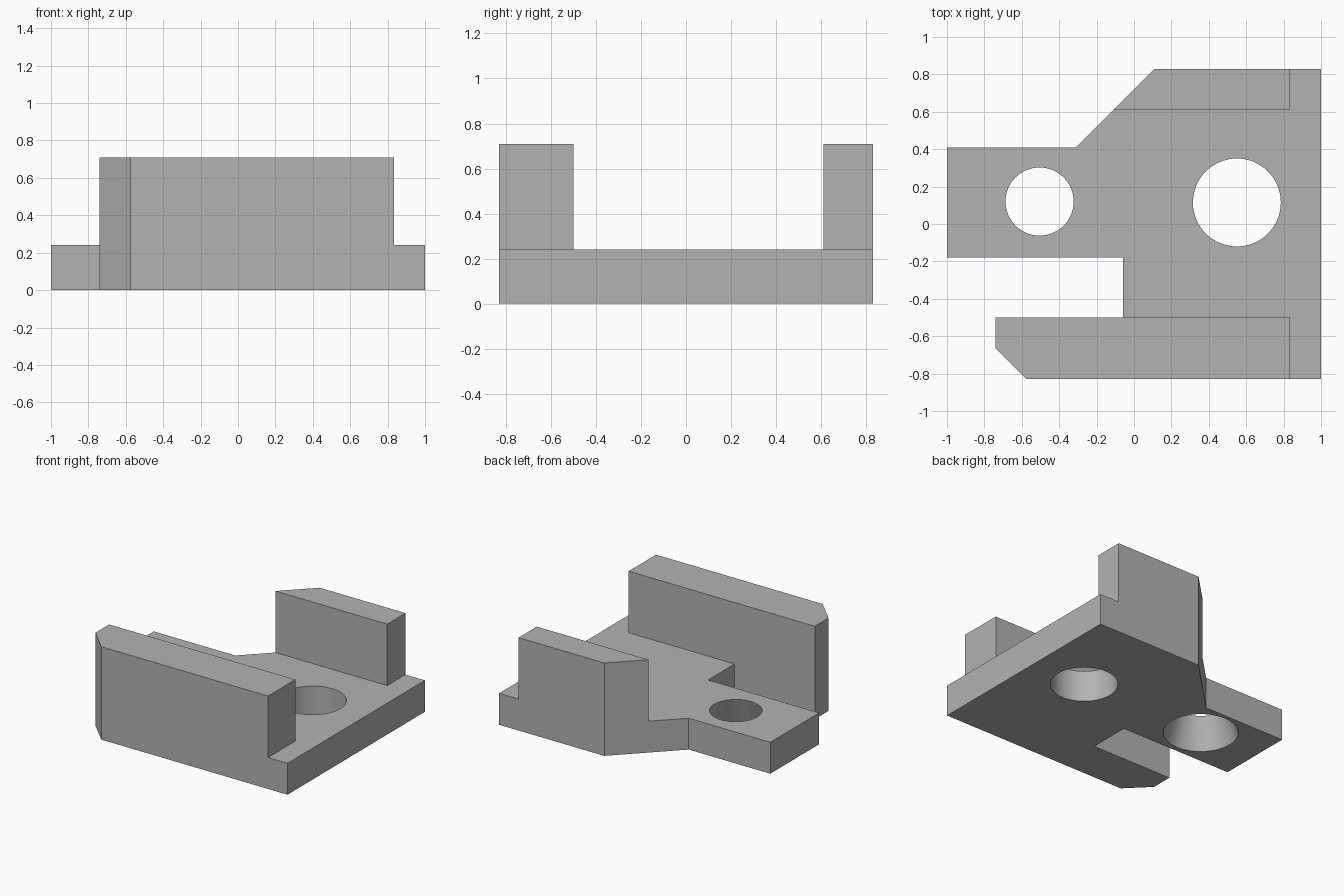
import bpy
import bmesh
import math
from mathutils import Matrix

default = bpy.data.objects.get("Cube")
if default:
    bpy.data.objects.remove(default, do_unlink=True)

PLATE_TOP, WALL_TOP = 0.24, 0.71

grey = bpy.data.materials.new("plain_grey")
grey.use_nodes = True
grey.diffuse_color = (0.45, 0.45, 0.45, 1)
grey.node_tree.nodes["Principled BSDF"].inputs["Base Color"].default_value = (0.45, 0.45, 0.45, 1)


def finish(name, bm):
    bmesh.ops.recalc_face_normals(bm, faces=bm.faces[:])
    mesh = bpy.data.meshes.new(name)
    bm.to_mesh(mesh)
    bm.free()
    mesh.materials.append(grey)
    obj = bpy.data.objects.new(name, mesh)
    bpy.context.collection.objects.link(obj)
    return obj


def prism(name, outline, height):
    """Extrude a floor outline up to the given height."""
    bm = bmesh.new()
    face = bm.faces.new([bm.verts.new((x, y, 0)) for x, y in outline])
    top = bmesh.ops.extrude_face_region(bm, geom=[face])["geom"]
    verts = [v for v in top if isinstance(v, bmesh.types.BMVert)]
    bmesh.ops.translate(bm, verts=verts, vec=(0, 0, height))
    return finish(name, bm)


def hole_cutter(name, x, y, bottom_radius, top_radius):
    """Cone through the plate, carried past both faces along its slope."""
    slope = top_radius - bottom_radius
    bm = bmesh.new()
    bmesh.ops.create_cone(bm, cap_ends=True, segments=64,
                          radius1=bottom_radius - slope / 2,
                          radius2=top_radius + slope / 2, depth=PLATE_TOP * 2,
                          matrix=Matrix.Translation((x, y, PLATE_TOP / 2)))
    return finish(name, bm)


def combine(target, helper, operation):
    helper.hide_render = True
    mod = target.modifiers.new(helper.name, "BOOLEAN")
    mod.operation = operation
    mod.solver = "EXACT"
    mod.object = helper
    bpy.context.view_layer.objects.active = target
    bpy.ops.object.modifier_apply(modifier=mod.name)
    bpy.data.objects.remove(helper, do_unlink=True)


# Base plate with its side tongue, slot and angled rear corner
bracket = prism("bracket", [
    (-0.575, -0.83), (1, -0.83), (1, 0.83), (0.11, 0.83), (-0.31, 0.41),
    (-1, 0.41), (-1, -0.18), (-0.06, -0.18), (-0.06, -0.5),
    (-0.74, -0.5), (-0.74, -0.665)], PLATE_TOP)

# Upright walls
front_wall = prism("front_wall", [
    (-0.575, -0.83), (0.835, -0.83), (0.835, -0.5),
    (-0.74, -0.5), (-0.74, -0.665)], WALL_TOP)
rear_wall = prism("rear_wall", [
    (0.11, 0.83), (-0.11, 0.61), (0.835, 0.61), (0.835, 0.83)], WALL_TOP)
for wall in (front_wall, rear_wall):
    combine(bracket, wall, "UNION")

# Straight hole in the body, tapered hole in the tongue
combine(bracket, hole_cutter("body_hole", 0.55, 0.115, 0.235, 0.235), "DIFFERENCE")
combine(bracket, hole_cutter("tongue_hole", -0.505, 0.12, 0.26, 0.182), "DIFFERENCE")

# Smooth hole walls, crisp outer edges
bpy.ops.object.select_all(action="DESELECT")
bracket.select_set(True)
bpy.context.view_layer.objects.active = bracket
bpy.ops.object.shade_smooth_by_angle(angle=math.radians(20))
